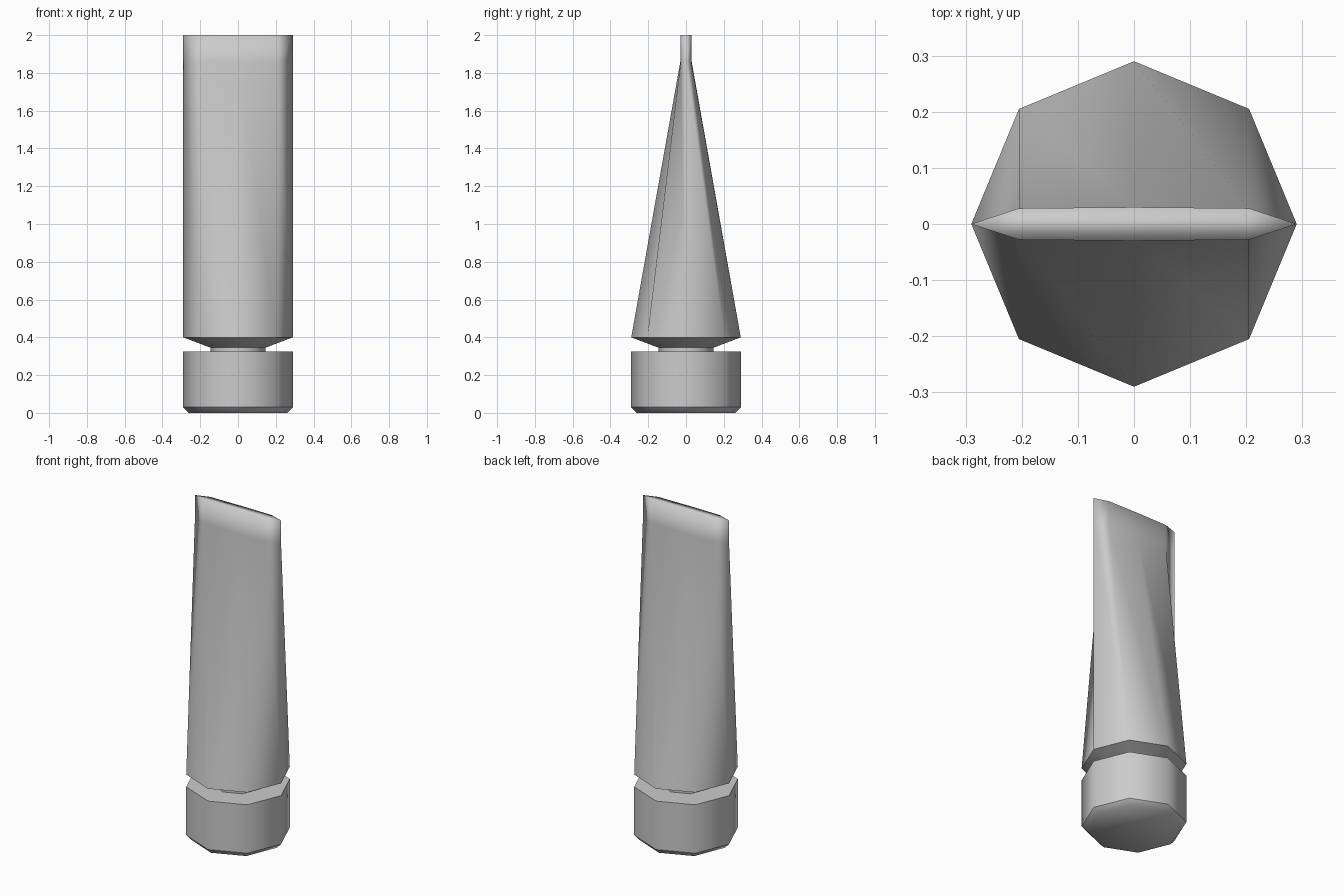
import bpy, bmesh, math

if "Cube" in bpy.data.objects:
    bpy.data.objects.remove(bpy.data.objects["Cube"])

SIDES = 8


def ring(bm, z, rx, ys=None):
    """Octagon ring; ys = half depths at the side, diagonal and centre corners."""
    verts = []
    for i in range(SIDES):
        a = math.radians(45 * i)
        x, y = rx * math.cos(a), rx * math.sin(a)
        if ys:
            depth = ys[min(i % 4, 4 - i % 4)]
            y = depth if i < 4 else -depth
        verts.append(bm.verts.new((x, y, z)))
    return verts


def loft(name, sections, sharp, cap_start=False, cap_end=False):
    """Smooth-shaded octagonal loft; sharp = indices of rings kept as hard edges."""
    bm = bmesh.new()
    rings = [ring(bm, *s) for s in sections]
    for k, (lo, hi) in enumerate(zip(rings, rings[1:])):
        twisted = len(sections[k]) != len(sections[k + 1])
        for i in range(SIDES):
            j = (i + 1) % SIDES
            if twisted:  # non-planar panels, split along a fixed diagonal
                bm.faces.new((lo[i], lo[j], hi[i]))
                bm.faces.new((lo[j], hi[j], hi[i]))
            else:
                bm.faces.new((lo[i], lo[j], hi[j], hi[i]))
    if cap_start:
        bm.faces.new(rings[0][::-1])
    if cap_end:
        bm.faces.new(rings[-1])
    for f in bm.faces:
        f.smooth = True
    for k in sharp:
        for i in range(SIDES):
            bm.edges.get((rings[k][i], rings[k][(i + 1) % SIDES])).smooth = False
    me = bpy.data.meshes.new(name)
    bm.to_mesh(me)
    bm.free()
    ob = bpy.data.objects.new(name, me)
    bpy.context.collection.objects.link(ob)
    return ob


# Screw cap with chamfered base and a flat shoulder reaching in to the neck
loft("cap", [(0.0, 0.262), (0.03, 0.29), (0.325, 0.29), (0.325, 0.145)],
     sharp=(1, 2), cap_start=True)

# Tube: neck, flared shoulder, body flattening to a thin crimped end
crimp = (0.0, 0.028, 0.03)
loft("tube", [(0.325, 0.145), (0.345, 0.145), (0.40, 0.29),
              (1.86, 0.29, crimp), (2.0, 0.29, crimp)],
     sharp=(1, 2), cap_end=True)
